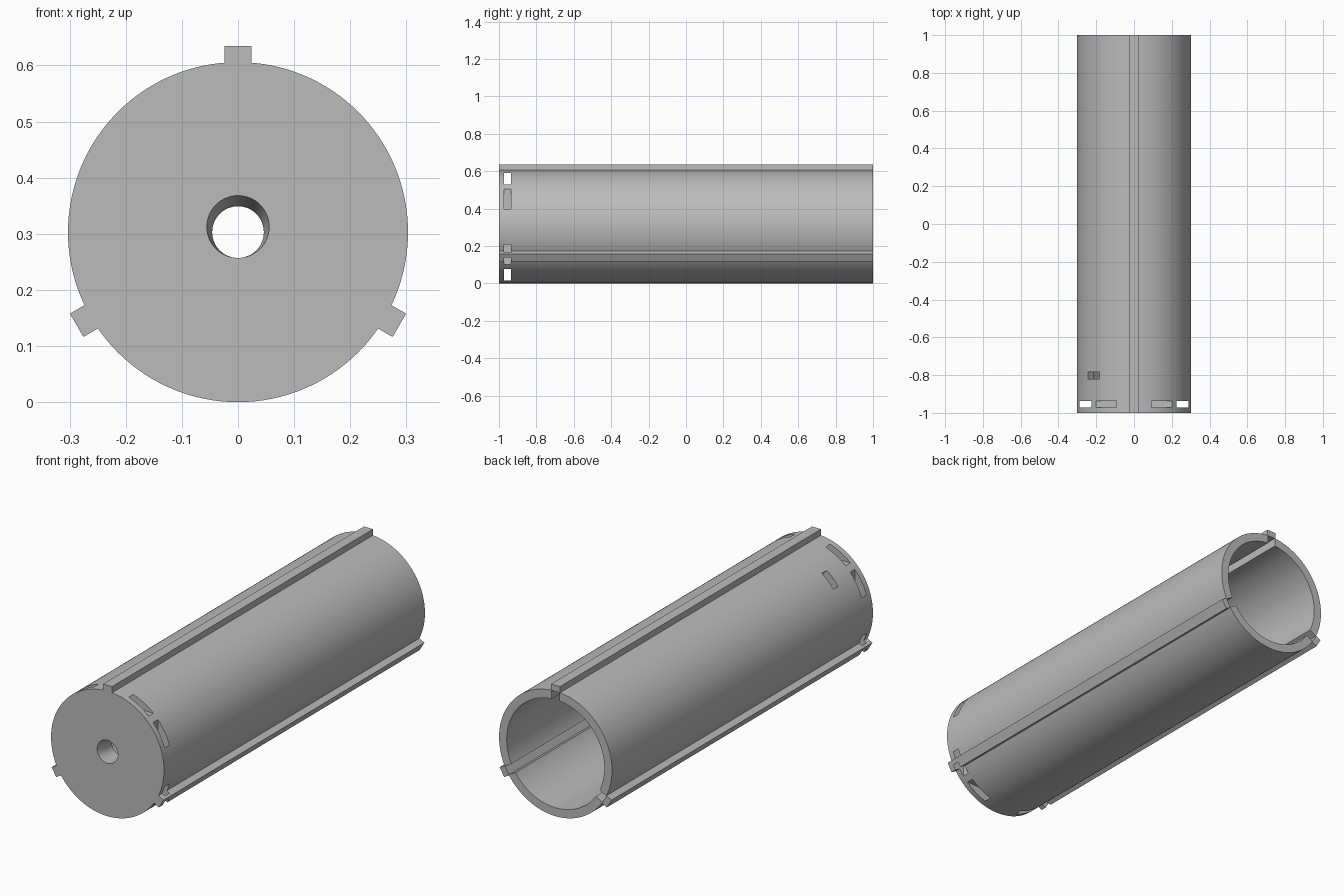
import bpy
import math
from mathutils import Matrix, Vector

if "Cube" in bpy.data.objects:
    bpy.data.objects.remove(bpy.data.objects["Cube"], do_unlink=True)

AXIS = 0.303        # height of the tube axis
OUTER, INNER = 0.303, 0.262
PLATE = 0.1         # thickness of the front end plate
RIB_ANGLES = (0, 120, 240)

grey = bpy.data.materials.new("plain grey")
grey.use_nodes = True
colour = (0.5, 0.5, 0.5, 1)
grey.diffuse_color = colour
grey.node_tree.nodes["Principled BSDF"].inputs["Base Color"].default_value = colour


def finish(obj, name):
    obj.name = name
    obj.data.materials.clear()
    obj.data.materials.append(grey)
    return obj


def rod(name, radius, y0, y1, sides=128):
    """Cylinder along y, centred on the tube axis."""
    bpy.ops.mesh.primitive_cylinder_add(
        vertices=sides, radius=radius, depth=y1 - y0,
        location=(0, (y0 + y1) / 2, AXIS), rotation=(math.pi / 2, 0, 0))
    return finish(bpy.context.object, name)


def box(name, x, y, r, turn=0):
    """Box from ranges across, along and out from the axis, turned about it."""
    bpy.ops.mesh.primitive_cube_add(size=1)
    obj = bpy.context.object
    ranges = (x, y, r)
    size = [b - a for a, b in ranges]
    mid = Vector([(a + b) / 2 for a, b in ranges])
    obj.data.transform(
        Matrix.Translation((0, 0, AXIS))
        @ Matrix.Rotation(math.radians(turn), 4, "Y")
        @ Matrix.Translation(mid) @ Matrix.Diagonal((*size, 1)))
    return finish(obj, name)


def combine(target, tool, operation):
    """Apply one boolean and remove the tool."""
    tool.hide_render = True
    mod = target.modifiers.new(operation, "BOOLEAN")
    mod.operation = operation
    mod.solver = "EXACT"
    mod.object = tool
    bpy.context.view_layer.objects.active = target
    bpy.ops.object.modifier_apply(modifier=mod.name)
    bpy.data.objects.remove(tool, do_unlink=True)


# Tube body with three outer ribs
tube = rod("ribbed_tube", OUTER, -1, 1)
for turn in RIB_ANGLES:
    combine(tube, box("rib", (-0.024, 0.024), (-1, 1), (0.2, 0.332), turn), "UNION")

# Hollow bore, closed at the front by the end plate
combine(tube, rod("bore_cutter", INNER, -1 + PLATE, 1.1), "DIFFERENCE")

# Grooves inside the bore, one behind each rib
for turn in RIB_ANGLES:
    groove = box("groove_cutter", (-0.021, 0.021), (-1 + PLATE, 1.1), (0.22, 0.302), turn)
    combine(tube, groove, "DIFFERENCE")

# Four straight tie slots through the front end
for turn in range(0, 360, 90):
    slot = box("tie_slot_cutter", (-0.5, 0.5), (-0.972, -0.936), (0.226, 0.288), turn)
    combine(tube, slot, "DIFFERENCE")

# Single small slot in the right wall
combine(tube, box("wire_slot_cutter", (-0.043, 0.043), (-0.82, -0.783), (0.2, 0.4), -45),
        "DIFFERENCE")

# Centre hole: tapered mouth that narrows towards a straight passage
combine(tube, rod("passage_cutter", 0.046, -1.05, -0.8, 64), "DIFFERENCE")
bpy.ops.mesh.primitive_cone_add(vertices=64, radius1=0.046, radius2=0.056, depth=0.05,
                                location=(0, -0.975, AXIS + 0.001),
                                rotation=(math.pi / 2, 0, 0))
mouth = finish(bpy.context.object, "mouth_cutter")
for v in mouth.data.vertices:
    if v.co.z > 0:
        v.co.y += 0.009      # raise the wide end
        v.co.z += 0.002
combine(tube, mouth, "DIFFERENCE")

# Smooth the round walls and keep the cut edges crisp
bpy.ops.object.select_all(action="DESELECT")
tube.select_set(True)
bpy.context.view_layer.objects.active = tube
bpy.ops.object.shade_smooth_by_angle(angle=math.radians(25))
